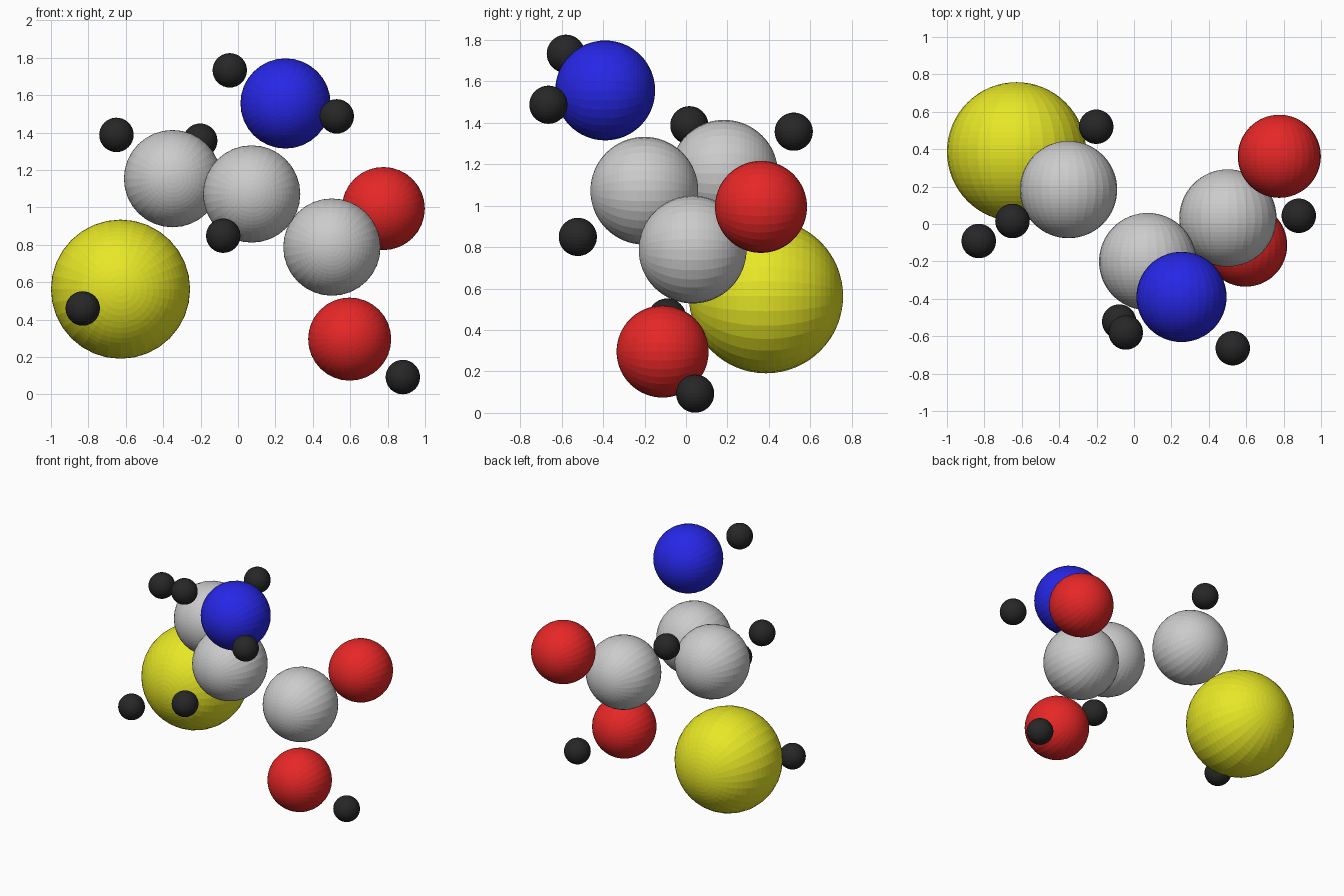
import bpy
from math import pi

if "Cube" in bpy.data.objects:
    bpy.data.objects.remove(bpy.data.objects["Cube"])


def material(name, rgb):
    m = bpy.data.materials.new(name)
    m.diffuse_color = (*rgb, 1)
    m.use_nodes = True
    m.node_tree.nodes["Principled BSDF"].inputs["Base Color"].default_value = m.diffuse_color
    return m


# Radius and colour per element (carbon stays default grey)
KINDS = {
    "sulfur": (0.372, material("yellow", (0.8, 0.8, 0.02))),
    "carbon": (0.26, None),
    "nitrogen": (0.241, material("blue", (0.02, 0.02, 0.8))),
    "oxygen": (0.222, material("red", (0.8, 0.02, 0.02))),
    "hydrogen": (0.092, material("black", (0.02, 0.02, 0.02))),
}


def atom(kind, label, loc):
    r, mat = KINDS[kind]
    # faceted ball with its poles on the y axis
    bpy.ops.mesh.primitive_uv_sphere_add(
        segments=32, ring_count=32, radius=r, location=loc, rotation=(pi / 2, 0, 0))
    ob = bpy.context.object
    ob.name = f"{kind}_{label}"
    if mat:
        ob.data.materials.append(mat)


# Heavy atoms
atom("sulfur", "thiol", (-0.628, 0.386, 0.563))
atom("carbon", "side", (-0.35, 0.184, 1.154))
atom("carbon", "middle", (0.073, -0.201, 1.072))
atom("carbon", "acid", (0.502, 0.032, 0.788))
atom("nitrogen", "amine", (0.254, -0.39, 1.556))
atom("oxygen", "upper", (0.777, 0.362, 0.994))
atom("oxygen", "lower", (0.597, -0.113, 0.296))

# Hydrogens
atom("hydrogen", "thiol", (-0.83, -0.091, 0.46))
atom("hydrogen", "side_left", (-0.65, 0.016, 1.388))
atom("hydrogen", "side_back", (-0.202, 0.52, 1.357))
atom("hydrogen", "middle", (-0.079, -0.522, 0.849))
atom("hydrogen", "amine_left", (-0.044, -0.58, 1.733))
atom("hydrogen", "amine_right", (0.528, -0.664, 1.487))
atom("hydrogen", "acid", (0.881, 0.044, 0.093))
